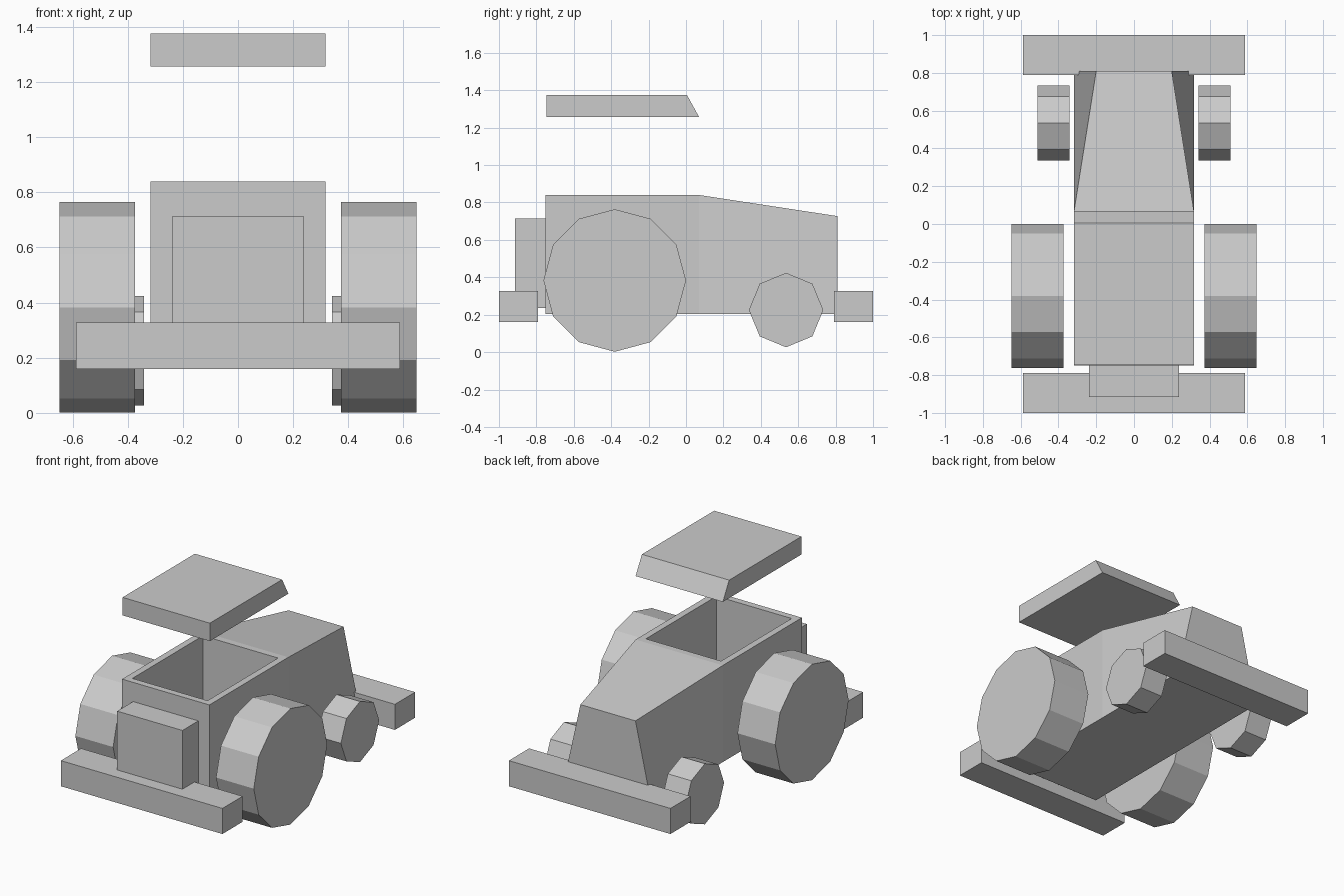
import bpy, bmesh, math
from mathutils import Matrix

cube = bpy.data.objects.get("Cube")
if cube:
    bpy.data.objects.remove(cube, do_unlink=True)

GREY = (0.6, 0.6, 0.6, 1)
grey = bpy.data.materials.new("plain_grey")
grey.use_nodes = True
grey.diffuse_color = GREY
grey.node_tree.nodes["Principled BSDF"].inputs["Base Color"].default_value = GREY


def finish(name, bm):
    bmesh.ops.recalc_face_normals(bm, faces=bm.faces[:])
    mesh = bpy.data.meshes.new(name)
    bm.to_mesh(mesh)
    bm.free()
    mesh.materials.append(grey)
    obj = bpy.data.objects.new(name, mesh)
    bpy.context.collection.objects.link(obj)
    return obj


def loft(sections):
    """Join sections of (y low, y high, half width low, half width high, z low, z high)."""
    bm = bmesh.new()
    rings = []
    for y0, y1, w0, w1, z0, z1 in sections:
        ring = [(-w0, y0, z0), (w0, y0, z0), (w1, y1, z1), (-w1, y1, z1)]
        rings.append([bm.verts.new(co) for co in ring])
    for a, b in zip(rings, rings[1:]):
        for i in range(4):
            j = (i + 1) % 4
            bm.faces.new((a[i], a[j], b[j], b[i]))
    bm.faces.new(rings[0])
    bm.faces.new(rings[-1])
    bmesh.ops.recalc_face_normals(bm, faces=bm.faces[:])
    return bm


def block(name, half_width, y0, y1, z0, z1):
    w = half_width
    return finish(name, loft([(y0, y0, w, w, z0, z1), (y1, y1, w, w, z0, z1)]))


def wheel(name, sides, radius, x0, x1, y, z):
    bm = bmesh.new()
    place = Matrix.Translation(((x0 + x1) / 2, y, z)) @ Matrix.Rotation(math.pi / 2, 4, 'Y')
    bmesh.ops.create_cone(bm, cap_ends=True, segments=sides, radius1=radius,
                          radius2=radius, depth=abs(x1 - x0), matrix=place)
    return finish(name, bm)


# Body: open cab joined to a tapering rear section
W, TOP, BASE = 0.317, 0.84, 0.205
bm = loft([(-0.75, -0.75, W, W, BASE, TOP),
           (0.07, 0.07, W, W, BASE, TOP),
           (0.81, 0.81, W, 0.2, BASE, 0.727)])
cab_top = max(bm.faces, key=lambda f: f.calc_center_median().z)
bmesh.ops.inset_individual(bm, faces=[cab_top], thickness=0.062)
floor = bmesh.ops.extrude_discrete_faces(bm, faces=[cab_top])["faces"][0]
bmesh.ops.translate(bm, verts=floor.verts[:], vec=(0, 0, -0.57))
finish("body", bm)

# Floating roof with one slanted edge
finish("roof", loft([(-0.745, -0.745, W, W, 1.257, 1.375),
                     (0.07, 0.005, W, W, 1.257, 1.375)]))

# Front box and the two bumpers
block("front_box", 0.237, -0.915, -0.74, 0.235, 0.714)
block("front_bumper", 0.587, -1.0, -0.79, 0.16, 0.328)
block("rear_bumper", 0.587, 0.79, 1.0, 0.16, 0.328)

# Wheels, mirrored left and right
for side, s in (("left", 1), ("right", -1)):
    wheel(side + "_large_wheel", 12, 0.381, s * 0.374, s * 0.648, -0.381, 0.383)
    wheel(side + "_small_wheel", 8, 0.199, s * 0.341, s * 0.512, 0.535, 0.225)
